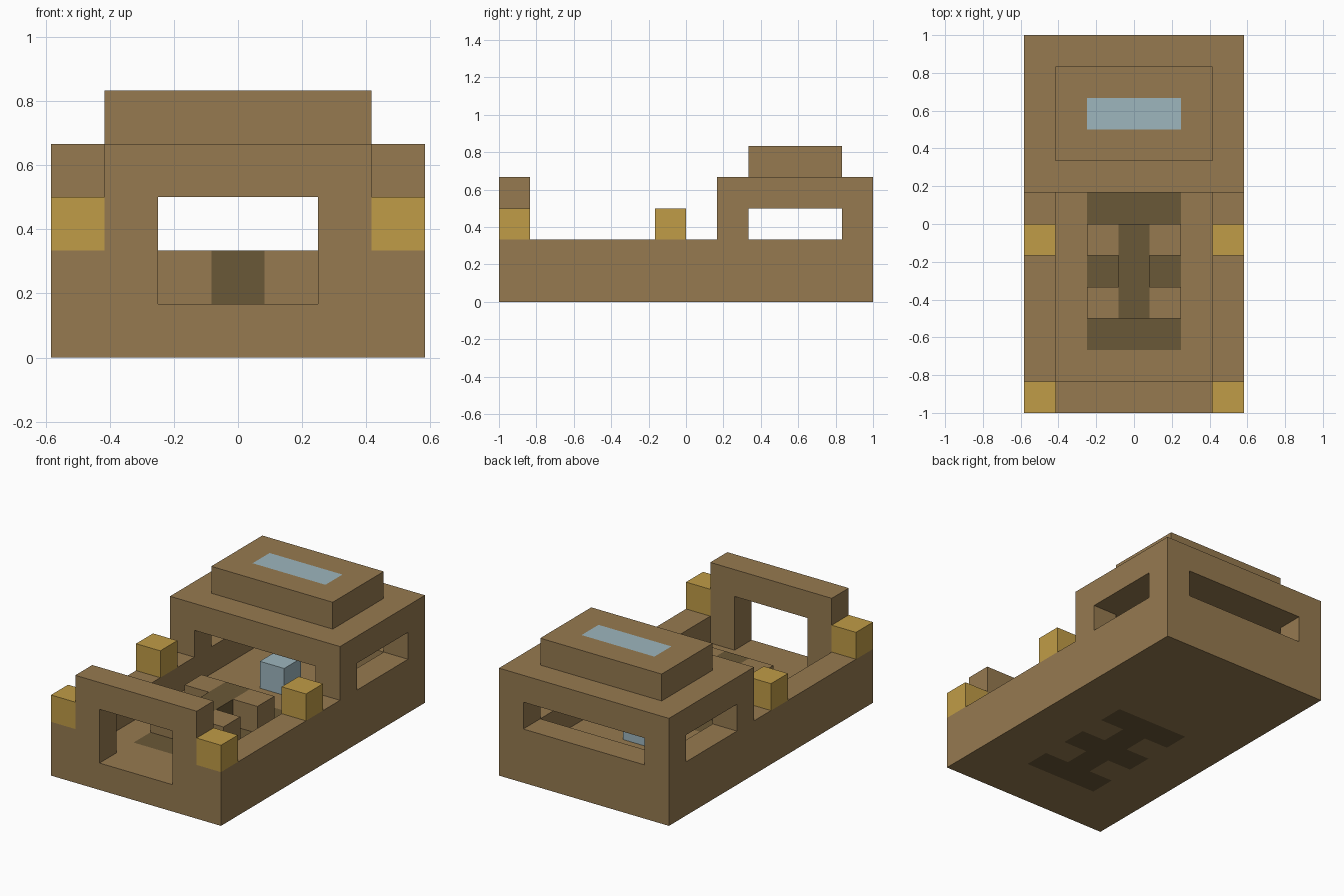
import bpy
import bmesh
from mathutils import Vector

old = bpy.data.objects.get("Cube")
if old:
    bpy.data.objects.remove(old, do_unlink=True)

U = 1 / 6  # side of one building block


def material(name, hex_code):
    mat = bpy.data.materials.new(name)
    srgb = [int(hex_code[i:i + 2], 16) / 255 for i in (0, 2, 4)]
    rgba = [((c + 0.055) / 1.055) ** 2.4 for c in srgb] + [1]
    mat.use_nodes = True
    mat.node_tree.nodes["Principled BSDF"].inputs["Base Color"].default_value = rgba
    mat.diffuse_color = rgba
    return mat


wood = material("wood brown", "967A50")
dark = material("dark brown", "6A5837")
gold = material("gold", "C09C47")
blue = material("pale blue", "9DB6BE")


def box(name, x, y, z, *mats):
    """Box between the given (low, high) limits, counted in blocks."""
    bm = bmesh.new()
    bmesh.ops.create_cube(bm, size=1)
    for v in bm.verts:
        v.co = Vector([U * lim[co > 0] for lim, co in zip((x, y, z), v.co)])
    mesh = bpy.data.meshes.new(name)
    bm.to_mesh(mesh)
    bm.free()
    for m in mats:
        mesh.materials.append(m)
    obj = bpy.data.objects.new(name, mesh)
    bpy.context.collection.objects.link(obj)
    return obj


def cut(obj, x, y, z):
    """Remove a box-shaped volume from an object."""
    cutter = box("cutter", x, y, z)
    mod = obj.modifiers.new("cut", "BOOLEAN")
    mod.operation = "DIFFERENCE"
    mod.solver = "EXACT"
    mod.object = cutter
    bpy.context.view_layer.objects.active = obj
    bpy.ops.object.modifier_apply(modifier=mod.name)
    bpy.data.objects.remove(cutter, do_unlink=True)


def paint(obj, xs, ys, rule):
    """Score lines across the object, then use its second colour where rule holds."""
    bm = bmesh.new()
    bm.from_mesh(obj.data)
    for axis, values in ((Vector((1, 0, 0)), xs), (Vector((0, 1, 0)), ys)):
        for value in values:
            bmesh.ops.bisect_plane(bm, geom=bm.verts[:] + bm.edges[:] + bm.faces[:],
                                   plane_co=axis * value * U, plane_no=axis)
    bm.normal_update()
    for f in bm.faces:
        c = f.calc_center_median() / U
        f.material_index = int(abs(f.normal.z) > 0.9 and rule(c))
    bm.to_mesh(obj.data)
    bm.free()


# Hull: open tub with a notch in the front wall
hull = box("hull", (-3.5, 3.5), (-6, 6), (0, 2), wood, dark)
cut(hull, (-2.5, 2.5), (-5, 5), (1, 3))
cut(hull, (-1.5, 1.5), (-7, -4.5), (1, 3))


# Floor inlay: a spine with three crossbars, visible above and below
def inlay(c):
    spine = abs(c.x) < 0.5 and -4 < c.y < 1
    crossbar = abs(c.x) < 1.5 and any(y < c.y < y + 1 for y in (-4, -2, 0))
    return c.z < 1.5 and (spine or crossbar)


paint(hull, (-1.5, -0.5, 0.5, 1.5), range(-4, 2), inlay)

# Front arch above the notch
arch = box("front_arch", (-2.5, 2.5), (-6, -5), (2, 4), wood)
cut(arch, (-1.5, 1.5), (-7, -4), (1, 3))

# Cabin with an open front and windows on the sides and back
cabin = box("cabin", (-3.5, 3.5), (1, 6), (2, 4), wood)
cut(cabin, (-2.5, 2.5), (0, 7), (1, 3))
cut(cabin, (-4, 4), (2, 5), (1, 3))

# Raised roof with a blue skylight
roof = box("roof_box", (-2.5, 2.5), (2, 5), (4, 5), wood, blue)
paint(roof, (-1.5, 1.5), (3, 4), lambda c: c.z > 4.5 and abs(c.x) < 1.5 and 3 < c.y < 4)

# Table, benches and cabin seat
box("table", (-0.5, 0.5), (-3, 0), (1, 2), dark)
box("cabin_seat", (-0.5, 0.5), (2, 3), (1, 2), blue)
for side, s in (("left", 1), ("right", -1)):
    inner, outer = sorted((0.5 * s, 1.5 * s)), sorted((2.5 * s, 3.5 * s))
    for place, y in (("front", -3), ("rear", -1)):
        box(f"{place}_{side}_bench", inner, (y, y + 1), (1, 2), wood)
    # Gold lamps on the rim
    for place, y in (("front", -6), ("rear", -1)):
        box(f"{place}_{side}_lamp", outer, (y, y + 1), (2, 3), gold)
